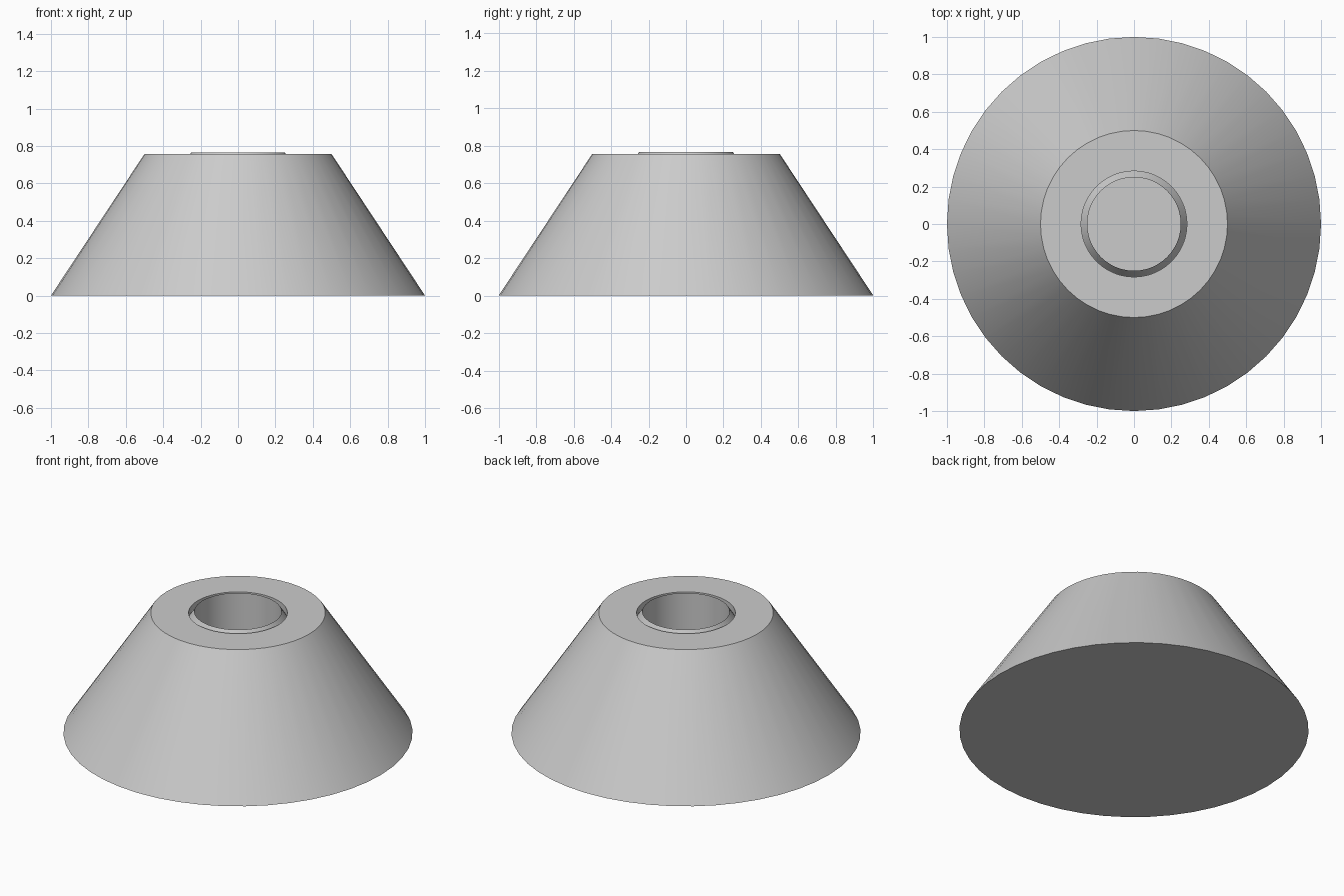
import bpy, bmesh, math

cube = bpy.data.objects.get("Cube")
if cube:
    bpy.data.objects.remove(cube, do_unlink=True)

SIDES = 48

grey = bpy.data.materials.new("plain grey")
grey.use_nodes = True
colour = (0.6, 0.6, 0.6, 1)
grey.diffuse_color = colour
grey.node_tree.nodes["Principled BSDF"].inputs["Base Color"].default_value = colour


def lathe(name, profile):
    """Spin a (radius, height) profile about z; a zero radius closes on the axis."""
    bm = bmesh.new()
    verts = [bm.verts.new((r, 0, z)) for r, z in profile]
    edges = [bm.edges.new(pair) for pair in zip(verts, verts[1:])]
    bmesh.ops.spin(bm, geom=verts + edges, cent=(0, 0, 0), axis=(0, 0, 1),
                   angle=math.tau, steps=SIDES, use_duplicate=False)
    bmesh.ops.remove_doubles(bm, verts=bm.verts, dist=0.0001)
    bmesh.ops.recalc_face_normals(bm, faces=bm.faces)
    mesh = bpy.data.meshes.new(name)
    bm.to_mesh(mesh)
    bm.free()
    mesh.materials.append(grey)
    obj = bpy.data.objects.new(name, mesh)
    bpy.context.collection.objects.link(obj)
    bpy.ops.object.select_all(action='DESELECT')
    obj.select_set(True)
    bpy.context.view_layer.objects.active = obj
    bpy.ops.object.shade_smooth_by_angle(angle=math.radians(30))
    return obj


# Truncated cone with a bore, and a tapered lip standing just proud of the top
lathe("cone_body", [
    (0, 0), (1, 0), (0.5, 0.757),    # base and sloping side
    (0.283, 0.757), (0.283, 0.715),  # flat top and narrow groove
    (0.25, 0.766),                   # tapered lip
    (0.25, 0.02), (0, 0.02),         # straight bore and its floor
])
